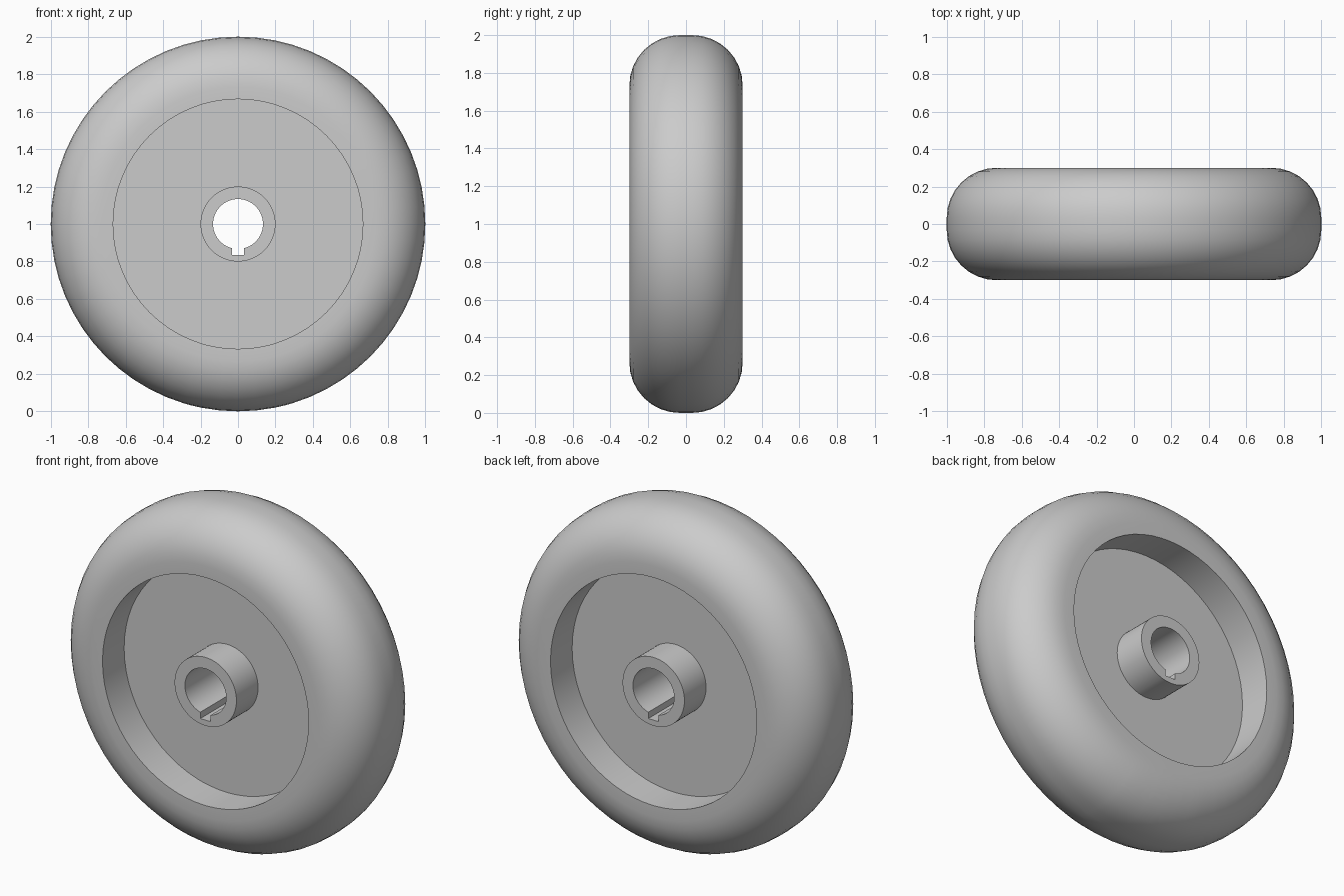
import bpy, bmesh
from math import sin, cos, pi, asin, atan2, radians

cube = bpy.data.objects.get("Cube")
if cube:
    bpy.data.objects.remove(cube, do_unlink=True)

# Main dimensions
U = 1 / 30
RIM, HALF_WIDTH, ROUND = 30 * U, 9 * U, 8 * U
RECESS, WEB = 20 * U, 3 * U
HUB, BORE = 6 * U, 4 * U
KEY_HALF, KEY_DEPTH = U, 5 * U
SEGMENTS, ARC_STEPS = 64, 8

# Angles from straight down, with extra spokes at the keyway corners
floor_corner = atan2(KEY_HALF, KEY_DEPTH)
mouth_corner = asin(KEY_HALF / BORE)
step = 2 * pi / SEGMENTS
angles = [i * step for i in range(-SEGMENTS // 2, SEGMENTS // 2)]
angles = [a for a in angles if abs(abs(a) - floor_corner) > step / 4]
angles += [s * c for s in (-1, 1) for c in (floor_corner, mouth_corner)]
angles.sort()


def bore_radius(a):
    """Distance from the axis to the keyed bore wall."""
    a = abs(a)
    if a <= floor_corner + 1e-6:
        return KEY_DEPTH / cos(a)
    if a < mouth_corner - 1e-6:
        return KEY_HALF / sin(a)
    return BORE


# Front half of the cross-section, from the hub face out to the tread;
# a radius of None stands for the keyed bore
half = [(None, -HALF_WIDTH), (HUB, -HALF_WIDTH), (HUB, -WEB),
        (RECESS, -WEB), (RECESS, -HALF_WIDTH)]
for i in range(ARC_STEPS + 1):
    t = pi / 2 * i / ARC_STEPS
    half.append((RIM - ROUND + ROUND * sin(t), ROUND - HALF_WIDTH - ROUND * cos(t)))
profile = half + [(r, -y) for r, y in reversed(half)]

# Sweep the cross-section into one closed wheel
bm = bmesh.new()
loops = []
for radius, y in profile:
    loop = []
    for a in angles:
        r = bore_radius(a) if radius is None else radius
        loop.append(bm.verts.new((r * sin(a), y, RIM - r * cos(a))))
    loops.append(loop)
n = len(angles)
for k, loop in enumerate(loops):
    following = loops[(k + 1) % len(loops)]
    for i in range(n):
        j = (i + 1) % n
        bm.faces.new((loop[i], loop[j], following[j], following[i]))
bmesh.ops.recalc_face_normals(bm, faces=bm.faces)

mesh = bpy.data.meshes.new("wheel")
bm.to_mesh(mesh)
bm.free()
wheel = bpy.data.objects.new("wheel", mesh)
bpy.context.collection.objects.link(wheel)

# Plain grey finish
grey = bpy.data.materials.new("light grey")
grey.use_nodes = True
colour = (0.6, 0.6, 0.6, 1)
grey.diffuse_color = colour
grey.node_tree.nodes["Principled BSDF"].inputs["Base Color"].default_value = colour
mesh.materials.append(grey)

# Smooth curves, crisp rims and keyway
bpy.ops.object.select_all(action='DESELECT')
wheel.select_set(True)
bpy.context.view_layer.objects.active = wheel
bpy.ops.object.shade_smooth_by_angle(angle=radians(30))
